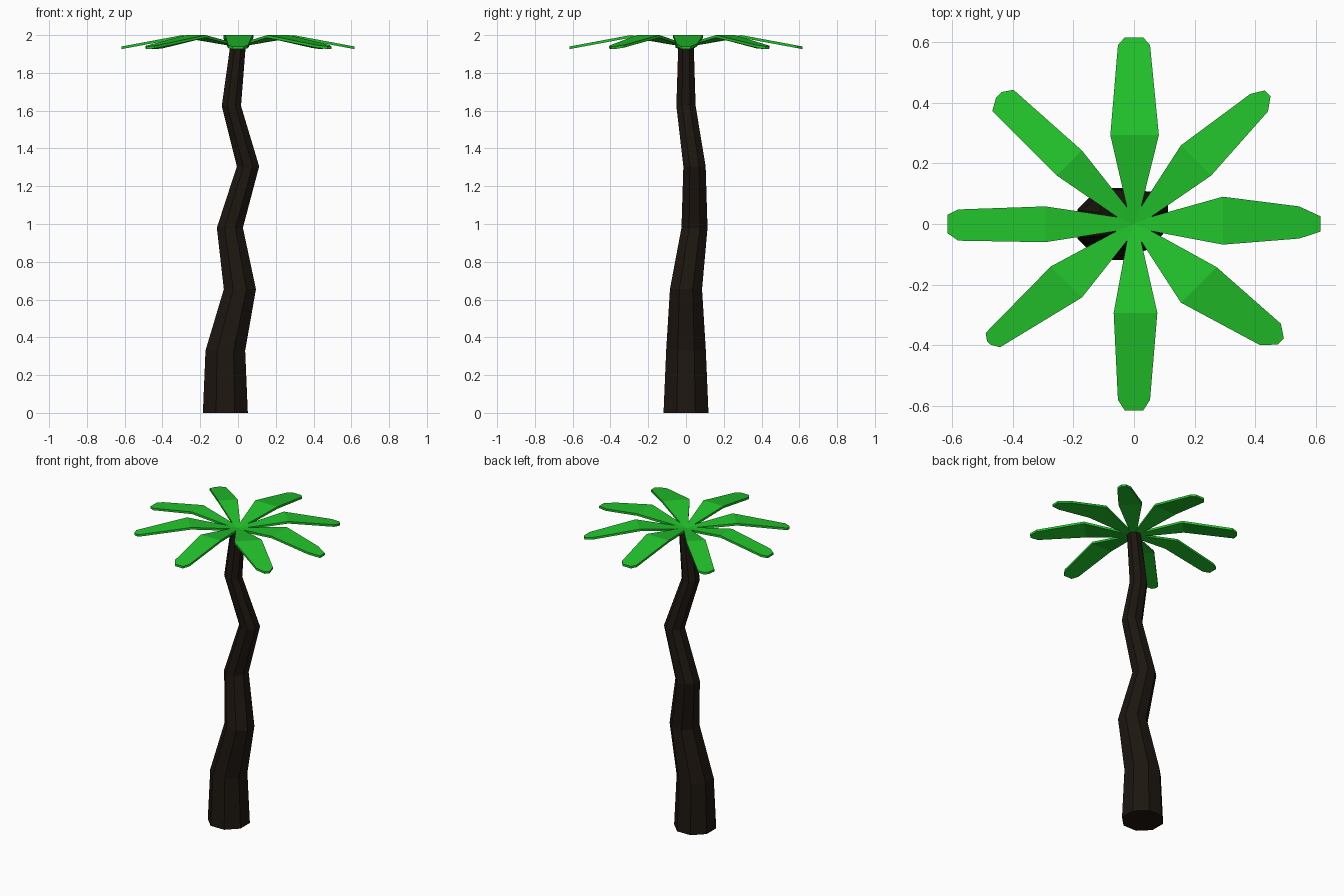
import bpy, bmesh, math
from mathutils import Matrix, Vector

if "Cube" in bpy.data.objects:
    bpy.data.objects.remove(bpy.data.objects["Cube"])


def material(name, rgb):
    m = bpy.data.materials.new(name)
    m.diffuse_color = (*rgb, 1)
    m.use_nodes = True
    m.node_tree.nodes["Principled BSDF"].inputs["Base Color"].default_value = m.diffuse_color
    return m


def make_object(name, bm, mat):
    bmesh.ops.recalc_face_normals(bm, faces=bm.faces)
    me = bpy.data.meshes.new(name)
    bm.to_mesh(me)
    bm.free()
    me.materials.append(mat)
    ob = bpy.data.objects.new(name, me)
    bpy.context.collection.objects.link(ob)
    return ob


bark = material("bark", (0.012, 0.008, 0.005))
green = material("leaf_green", (0.016, 0.55, 0.025))

# Trunk: crooked stack of octagons (x, y, z, half width across flats)
RINGS = [(-0.067, 0.0, 0.0, 0.119), (-0.067, 0.0, 0.33, 0.105),
         (0.01, 0.0, 0.655, 0.085), (-0.043, 0.045, 0.98, 0.069),
         (0.053, 0.045, 1.305, 0.059), (-0.035, 0.0, 1.625, 0.051),
         (0.0, 0.0, 1.945, 0.041)]
bm = bmesh.new()
loops = []
for x, y, z, h in RINGS:
    r = h / math.cos(math.pi / 8)
    angles = [math.pi / 8 + i * math.pi / 4 for i in range(8)]
    loops.append([bm.verts.new((x + r * math.cos(a), y + r * math.sin(a), z)) for a in angles])
for lo, hi in zip(loops, loops[1:]):
    for i in range(8):
        j = (i + 1) % 8
        bm.faces.new((lo[i], lo[j], hi[j], hi[i]))
bm.faces.new(loops[0])
bm.faces.new(loops[-1])
make_object("trunk", bm, bark)

# Leaves: angle, then (left, right) half widths at the bend, shoulder and tip,
# and the distance out to the shoulder
LEAVES = [
    (0, (0.09, -0.068), (0.058, -0.048), (0.025, -0.025), 0.545),
    (45, (0.074, -0.067), (0.032, -0.05), (0.007, -0.021), 0.575),
    (90, (0.078, -0.082), (0.053, -0.053), (0.03, -0.03), 0.59),
    (135, (0.067, -0.05), (0.067, -0.032), (0.028, 0.0), 0.594),
    (180, (0.06, -0.058), (0.055, -0.048), (0.03, -0.03), 0.58),
    (225, (0.05, -0.095), (-0.025, -0.092), (-0.053, -0.07), 0.60),
    (270, (0.077, -0.067), (0.053, -0.053), (0.03, -0.03), 0.58),
    (315, (0.092, -0.074), (0.11, 0.011), (0.083, 0.053), 0.575),
]
THICK = 0.014
BEND, TIP = 0.293, 0.616


def leaf(angle, bend, shoulder, tip, reach):
    # Rises from the crown to the bend, then droops to the tip
    z_shoulder = 2.0 - 0.06 * (reach - BEND) / (TIP - BEND)
    stations = [(0.0, (0.025, -0.025), 1.95), (0.05, (0.022, -0.022), 1.959),
                (BEND, bend, 2.0), (reach, shoulder, z_shoulder), (TIP, tip, 1.94)]
    rot = Matrix.Rotation(math.radians(angle), 4, 'Z')
    bm = bmesh.new()
    loops = []
    for u, (a, b), z in stations:
        pts = ((u, a, z), (u, b, z), (u, b, z - THICK), (u, a, z - THICK))
        loops.append([bm.verts.new(rot @ Vector(p)) for p in pts])
    for p, q in zip(loops, loops[1:]):
        for i in range(4):
            j = (i + 1) % 4
            bm.faces.new((p[i], p[j], q[j], q[i]))
    bm.faces.new(loops[0])
    bm.faces.new(loops[-1])
    make_object(f"leaf_{angle}", bm, green)


for spec in LEAVES:
    leaf(*spec)
